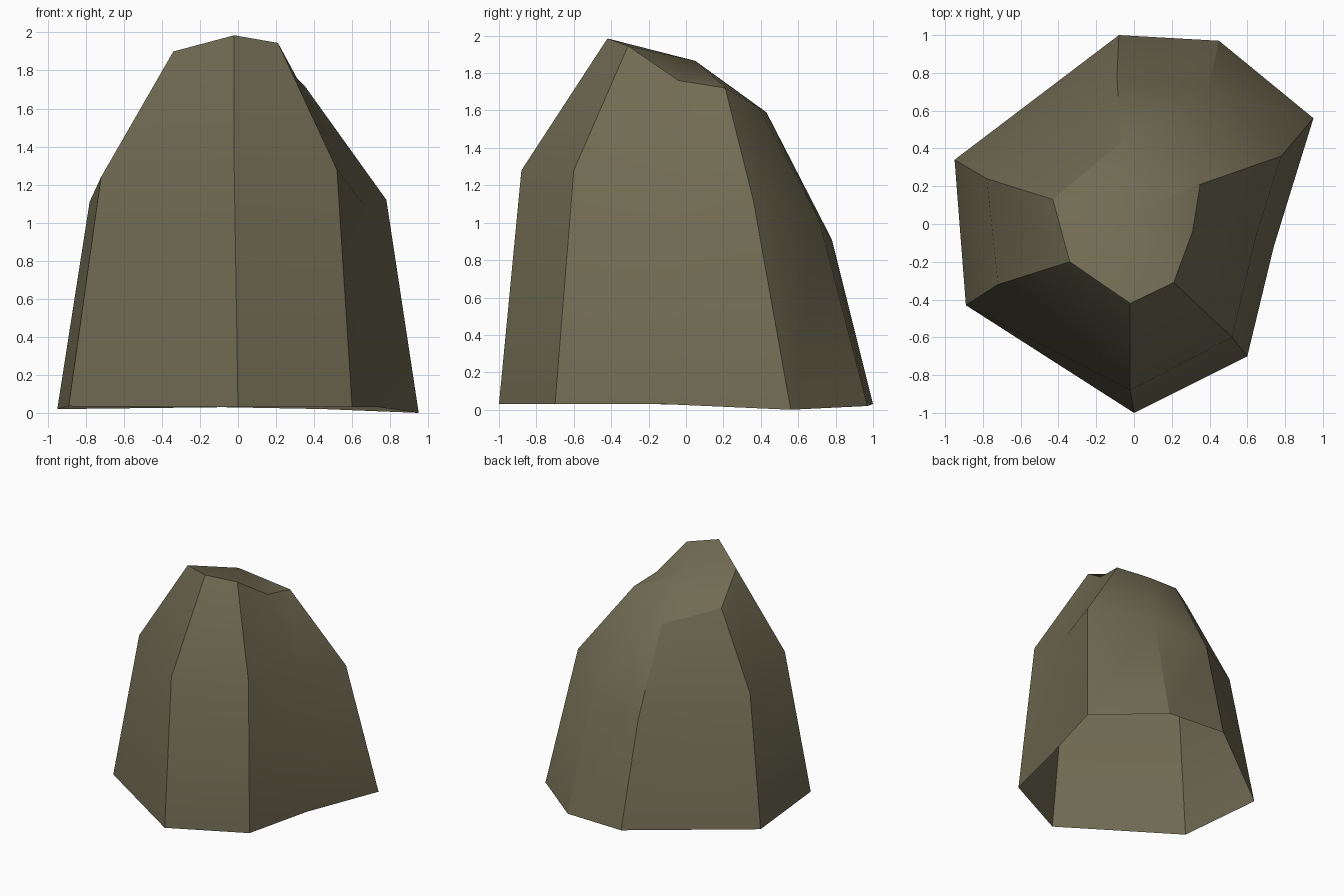
import bpy, bmesh, math

if "Cube" in bpy.data.objects:
    bpy.data.objects.remove(bpy.data.objects["Cube"])

# Weathered rock colour
stone = bpy.data.materials.new("olive stone")
stone.diffuse_color = (0.165, 0.147, 0.086, 1)
stone.use_nodes = True
stone.node_tree.nodes["Principled BSDF"].inputs["Base Color"].default_value = stone.diffuse_color

# Three eight-sided rings, anticlockwise from the front corner
rings = [
    # ragged foot
    [(0, -1, .03), (.60, -.70, .03), (.74, -.12, .03), (.95, .56, 0),
     (.45, .97, .02), (-.08, 1, .03), (-.95, .34, .02), (-.89, -.43, .035)],
    # shoulder
    [(-.02, -.88, 1.28), (.52, -.60, 1.28), (.65, -.05, 1.11), (.78, .36, 1.12),
     (.39, .71, 1.02), (-.09, .78, .91), (-.78, .24, 1.11), (-.72, -.32, 1.24)],
    # sloping crown
    [(-.02, -.42, 1.985), (.21, -.31, 1.945), (.31, -.04, 1.76), (.35, .21, 1.72),
     (.17, .39, 1.615), (-.07, .43, 1.59), (-.43, .13, 1.71), (-.34, -.20, 1.90)],
]

bm = bmesh.new()
loops = [[bm.verts.new(p) for p in ring] for ring in rings]
peak = bm.verts.new((-.03, .05, 1.865))

# Side walls (the underside is open)
for low, high in zip(loops, loops[1:]):
    for i in range(8):
        j = (i + 1) % 8
        bm.faces.new((low[i], low[j], high[j], high[i]))

# Crown fan
for i in range(8):
    bm.faces.new((loops[2][i], loops[2][(i + 1) % 8], peak))

mesh = bpy.data.meshes.new("rock")
bm.to_mesh(mesh)
bm.free()
mesh.materials.append(stone)
rock = bpy.data.objects.new("rock", mesh)
bpy.context.collection.objects.link(rock)

# Soft shading across shallow edges, crisp on the steep ones
bpy.context.view_layer.objects.active = rock
rock.select_set(True)
bpy.ops.object.shade_smooth_by_angle(angle=math.radians(30))
